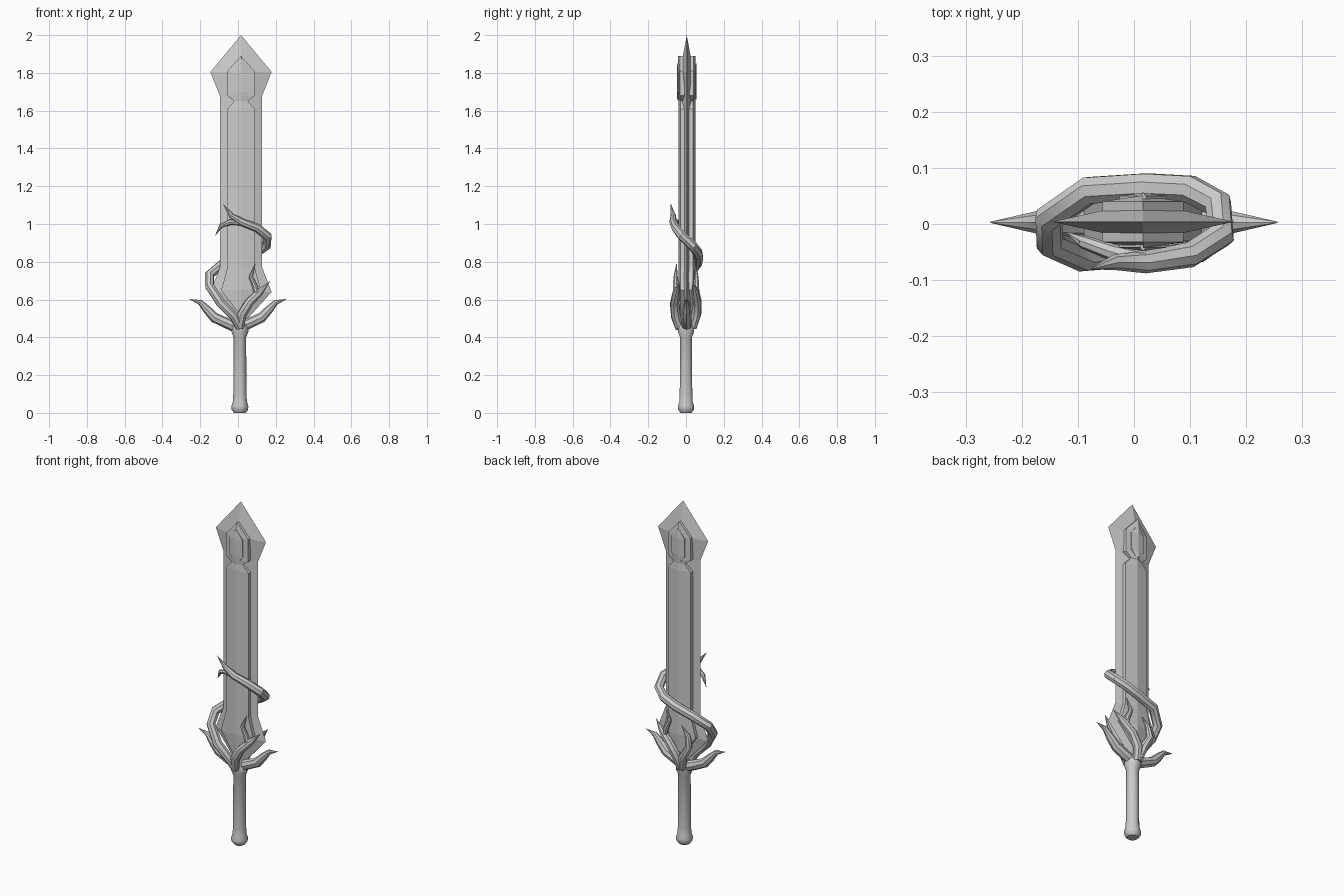
import bpy, bmesh, math

cube = bpy.data.objects.get("Cube")
if cube:
    bpy.data.objects.remove(cube, do_unlink=True)

grey = bpy.data.materials.new("plain grey")
grey.use_nodes = True
tone = (0.6, 0.6, 0.6, 1)
grey.diffuse_color = tone
grey.node_tree.nodes["Principled BSDF"].inputs["Base Color"].default_value = tone

CX, CY = 0.016, 0.004   # blade axis


def loft(name, rings, smooth=False):
    """Skin a stack of equal-sized rings and close both ends."""
    bm = bmesh.new()
    loops = [[bm.verts.new(p) for p in ring] for ring in rings]
    n = len(loops[0])
    for a, b in zip(loops, loops[1:]):
        for i in range(n):
            j = (i + 1) % n
            bm.faces.new((a[i], a[j], b[j], b[i]))
    bm.faces.new(loops[0])
    bm.faces.new(loops[-1])
    bmesh.ops.remove_doubles(bm, verts=bm.verts, dist=0.0005)
    bmesh.ops.recalc_face_normals(bm, faces=bm.faces)
    mesh = bpy.data.meshes.new(name)
    bm.to_mesh(mesh)
    bm.free()
    mesh.materials.append(grey)
    ob = bpy.data.objects.new(name, mesh)
    bpy.context.collection.objects.link(ob)
    if smooth:
        shade(ob)
    return ob


def shade(ob):
    bpy.ops.object.select_all(action='DESELECT')
    bpy.context.view_layer.objects.active = ob
    ob.select_set(True)
    bpy.ops.object.shade_smooth_by_angle(angle=math.radians(40))


def plate(name, levels, edge, ridge):
    """Ridged plate showing on both faces of the blade."""
    rings = []
    for z, w in levels:
        section = ((w, -edge), (0, -ridge), (-w, -edge), (-w, edge), (0, ridge), (w, edge))
        rings.append([(CX + x, CY + y, z) for x, y in section])
    return loft(name, rings)


def vine(name, points):
    """Tapered tube through (x, y, z, radius) points."""
    cu = bpy.data.curves.new(name, 'CURVE')
    cu.dimensions = '3D'
    cu.bevel_depth = 1.0
    cu.bevel_resolution = 2
    cu.use_fill_caps = True
    sp = cu.splines.new('POLY')
    sp.points.add(len(points) - 1)
    for p, (x, y, z, r) in zip(sp.points, points):
        p.co = (x, y, z, 1)
        p.radius = r
    cu.materials.append(grey)
    ob = bpy.data.objects.new(name, cu)
    bpy.context.collection.objects.link(ob)
    bpy.ops.object.select_all(action='DESELECT')
    bpy.context.view_layer.objects.active = ob
    ob.select_set(True)
    bpy.ops.object.convert(target='MESH')
    shade(bpy.context.view_layer.objects.active)


# Blade: diamond section with a flared spear tip and flared base
outline = [(0.46, 0, 0.02), (0.64, 0.162, 0.035), (0.77, 0.112, 0.035),
           (1.68, 0.112, 0.035), (1.805, 0.162, 0.036), (2.0, 0, 0)]
loft("blade", [[(CX + w, CY, z), (CX, CY - t, z), (CX - w, CY, z), (CX, CY + t, z)]
               for z, w, t in outline])

# Raised panels along the blade
plate("blade_panel", [(0.51, 0), (0.65, 0.105), (0.77, 0.072), (1.61, 0.072),
                      (1.65, 0.036)], 0.034, 0.045)
plate("head_panel", [(1.65, 0.036), (1.68, 0.072), (1.81, 0.072), (1.89, 0)], 0.036, 0.047)
plate("head_gem", [(1.66, 0.012), (1.7, 0.042), (1.8, 0.042), (1.85, 0.005)], 0.046, 0.052)

# Grip with rounded pommel and collar
profile = [(0, 0.03), (0.015, 0.043), (0.035, 0.045), (0.06, 0.037), (0.1, 0.035),
           (0.4, 0.033), (0.43, 0.045), (0.455, 0.045), (0.49, 0.028)]
loft("grip", [[(0.01 + r * math.cos(k * math.pi / 5), r * math.sin(k * math.pi / 5), z)
               for k in range(10)] for z, r in profile], smooth=True)

# Guard horns
for side, label in ((1, "left"), (-1, "right")):
    vine(label + "_guard_horn",
         [(side * x, 0.003, z, r) for x, z, r in
          ((0.0, 0.45, 0.03), (0.06, 0.475, 0.028), (0.125, 0.505, 0.027),
           (0.165, 0.548, 0.022), (0.2, 0.585, 0.014), (0.256, 0.602, 0.001))])

# Long vine: up the front, round the right edge, across the back, over the front
vine("winding_vine", [
    (0.01, -0.035, 0.45, 0.022), (-0.02, -0.055, 0.51, 0.025), (-0.09, -0.06, 0.58, 0.026),
    (-0.15, -0.035, 0.67, 0.025), (-0.152, 0.01, 0.73, 0.026), (-0.08, 0.06, 0.79, 0.026),
    (0.02, 0.066, 0.82, 0.026), (0.1, 0.062, 0.85, 0.026), (0.15, 0.035, 0.885, 0.026),
    (0.155, -0.02, 0.935, 0.025), (0.1, -0.055, 0.98, 0.023), (0.02, -0.068, 1.01, 0.02),
    (-0.035, -0.068, 1.045, 0.014), (-0.078, -0.08, 1.105, 0.001)])
vine("winding_vine_twig", [
    (0.02, -0.066, 1.01, 0.018), (-0.04, -0.05, 1.01, 0.015),
    (-0.09, -0.032, 0.99, 0.012), (-0.12, -0.015, 0.94, 0.001)])

# Short vines with twigs hugging the blade base, front and back
for s, label in ((-1, "front"), (1, "back")):
    vine(label + "_short_vine", [
        (0.01, s * 0.035, 0.45, 0.022), (0.02, s * 0.055, 0.52, 0.026),
        (0.06, s * 0.06, 0.585, 0.024), (0.115, s * 0.05, 0.64, 0.02),
        (0.168, s * 0.035, 0.695, 0.001)])
    vine(label + "_short_twig", [
        (0.1, s * 0.052, 0.625, 0.016), (0.09, s * 0.055, 0.67, 0.015),
        (0.068, s * 0.055, 0.72, 0.012), (0.092, s * 0.05, 0.79, 0.001)])
vine("back_right_vine", [
    (0.0, 0.035, 0.45, 0.02), (-0.02, 0.058, 0.53, 0.024), (-0.06, 0.058, 0.6, 0.02),
    (-0.05, 0.055, 0.66, 0.014), (-0.01, 0.055, 0.71, 0.001)])
